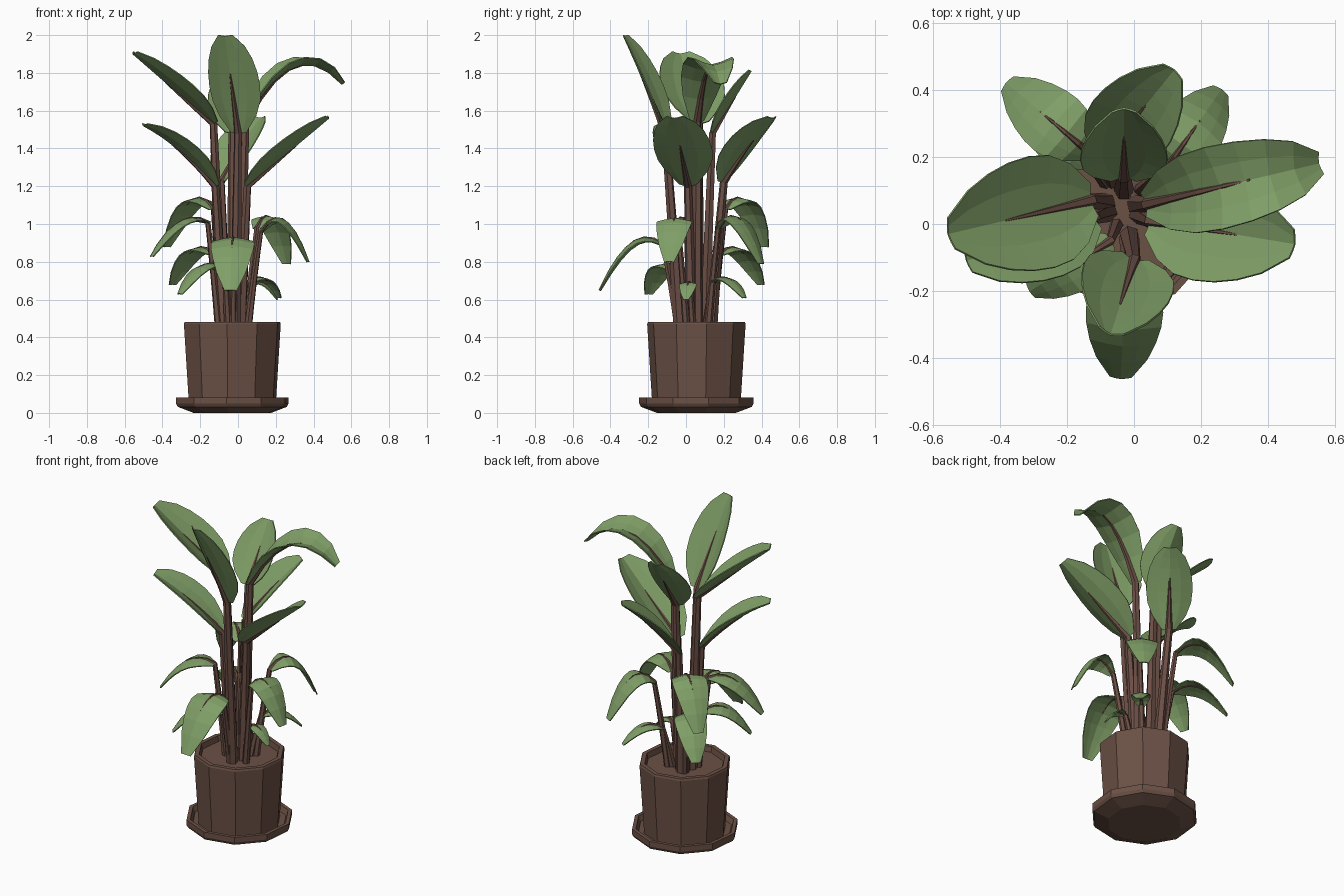
import bpy, bmesh, math
from mathutils import Vector

if "Cube" in bpy.data.objects:
    bpy.data.objects.remove(bpy.data.objects["Cube"])

CENTRE = Vector((-0.03, 0.055, 0))
UP = Vector((0, 0, 1))


def material(name, rgb):
    m = bpy.data.materials.new(name)
    m.diffuse_color = (*rgb, 1)
    m.use_nodes = True
    m.node_tree.nodes["Principled BSDF"].inputs["Base Color"].default_value = m.diffuse_color
    return m


POT = material("pot brown", (0.147, 0.082, 0.060))
STEM = material("stem brown", (0.150, 0.078, 0.060))
LEAF = material("leaf green", (0.215, 0.345, 0.135))


def finish(name, bm, mat):
    bmesh.ops.recalc_face_normals(bm, faces=bm.faces)
    me = bpy.data.meshes.new(name)
    bm.to_mesh(me)
    bm.free()
    me.materials.append(mat)
    ob = bpy.data.objects.new(name, me)
    bpy.context.collection.objects.link(ob)
    return ob


def bridge(bm, rows, closed):
    """Quads between successive rows of vertices."""
    for a, b in zip(rows, rows[1:]):
        n = len(a)
        for i in range(n if closed else n - 1):
            j = (i + 1) % n
            bm.faces.new((a[i], a[j], b[j], b[i]))


def lathe(name, profile, mat, sides=10, phase=12):
    """Ten-sided turned shape, capped at both ends of the profile."""
    bm = bmesh.new()
    rings = []
    for r, z in profile:
        ring = []
        for k in range(sides):
            a = math.radians(phase) + k * math.tau / sides
            ring.append(bm.verts.new(CENTRE + Vector((r * math.cos(a), r * math.sin(a), z))))
        rings.append(ring)
    bridge(bm, rings, True)
    bm.faces.new(rings[0])
    bm.faces.new(rings[-1])
    return finish(name, bm, mat)


def arc(a, m, b, t):
    """Parabola through a, m (at t = 0.5) and b."""
    return a * (1 - t) * (1 - 2 * t) + m * 4 * t * (1 - t) + b * t * (2 * t - 1)


def tangents(pts):
    n = len(pts)
    return [(pts[min(i + 1, n - 1)] - pts[max(i - 1, 0)]).normalized() for i in range(n)]


def leaf(name, start, tip, lift, width, cup):
    mid = (start + tip) / 2 + UP * lift
    side = (tip - start).cross(UP).normalized()
    outline = (0.3, 0.72, 0.94, 1.0, 0.97, 0.86, 0.66, 0.28)
    pts = [arc(start, mid, tip, i / (len(outline) - 1)) for i in range(len(outline))]
    bm = bmesh.new()
    rows = []
    for p, t, w in zip(pts, tangents(pts), outline):
        up = side.cross(t).normalized()
        half = width / 2 * w
        rows.append([bm.verts.new(p + side * s * half + up * cup * half * abs(s) ** 1.4)
                     for s in (-1, -0.5, 0, 0.5, 1)])
    bridge(bm, rows, False)
    ob = finish(name, bm, LEAF)
    sol = ob.modifiers.new("thickness", 'SOLIDIFY')
    sol.thickness = 0.006
    sol.offset = 0


def stem(name, start, tip, lift, radius):
    """Stalk from the soil to the leaf, running on as its midrib."""
    mid = (start + tip) / 2 + UP * lift
    side = (tip - start).cross(UP).normalized()
    root = CENTRE.lerp(Vector((start.x, start.y, 0)), 0.55)
    root.z = 0.44
    bend = root.lerp(start, 0.5) + (root - start) * 0.04
    bend.z = (root.z + start.z) / 2
    pts = [arc(root, bend, start, i / 4) for i in range(5)]
    radii = [radius * (1 - 0.08 * i) for i in range(5)]
    for i in range(1, 5):
        pts.append(arc(start, mid, tip, i * 0.15))
        radii.append(radius * (0.6 - 0.11 * i))
    bm = bmesh.new()
    rings = []
    for p, t, r in zip(pts, tangents(pts), radii):
        up = side.cross(t).normalized()
        rings.append([bm.verts.new(p + (side * math.cos(a) + up * math.sin(a)) * r)
                      for a in (k * math.tau / 6 for k in range(6))])
    bridge(bm, rings, True)
    bm.faces.new(rings[0])
    bm.faces.new(rings[-1])
    finish(name, bm, STEM)


# Saucer, pot and soil
lathe("saucer", [(0.21, 0), (0.295, 0.032), (0.305, 0.05), (0.305, 0.082),
                 (0.283, 0.082), (0.27, 0.05), (0.1, 0.05)], POT)
lathe("pot", [(0.235, 0.045), (0.262, 0.47), (0.258, 0.482), (0.232, 0.482),
              (0.222, 0.42), (0.1, 0.42)], POT)
lathe("soil", [(0.222, 0.42), (0.224, 0.45)], POT)

# Leaves: start, tip, arch height, width
upright = [
    ((0.00, -0.11, 1.48), (-0.07, -0.33, 1.995), 0.01, 0.28),
    ((-0.13, 0.07, 1.53), (-0.555, -0.03, 1.90), 0.00, 0.34),
    ((0.04, 0.06, 1.54), (0.55, 0.18, 1.74), 0.19, 0.25),
    ((-0.09, 0.20, 1.22), (0.12, 0.46, 1.56), 0.02, 0.26),
    ((-0.03, 0.14, 1.48), (-0.03, 0.345, 1.81), 0.00, 0.26),
    ((-0.12, 0.02, 1.20), (-0.50, -0.11, 1.52), 0.03, 0.27),
    ((0.05, 0.01, 1.20), (0.48, -0.06, 1.56), 0.00, 0.31),
]
drooping = [
    ((-0.02, -0.12, 0.89), (-0.04, -0.46, 0.65), 0.13, 0.23),
    ((0.12, -0.04, 0.96), (0.375, -0.09, 0.80), 0.14, 0.19),
    ((0.10, 0.17, 0.98), (0.26, 0.40, 0.79), 0.14, 0.19),
    ((-0.13, 0.21, 1.08), (-0.38, 0.42, 0.88), 0.14, 0.20),
    ((-0.16, 0.00, 1.01), (-0.46, -0.10, 0.83), 0.09, 0.18),
    ((-0.13, 0.18, 0.84), (-0.35, 0.40, 0.68), 0.10, 0.18),
    ((-0.07, -0.05, 0.75), (-0.31, -0.20, 0.63), 0.09, 0.17),
    ((0.06, 0.14, 0.69), (0.22, 0.31, 0.61), 0.06, 0.11),
    ((0.08, 0.02, 0.68), (0.21, 0.00, 0.60), 0.04, 0.09),
]
for kind, table, cup, radius in (("upright", upright, 0.35, 0.031),
                                 ("drooping", drooping, -0.2, 0.021)):
    for i, (a, b, lift, width) in enumerate(table, 1):
        a, b = Vector(a), Vector(b)
        leaf(f"{kind}_leaf_{i}", a, b, lift, width, cup)
        stem(f"{kind}_stem_{i}", a, b, lift, radius)
